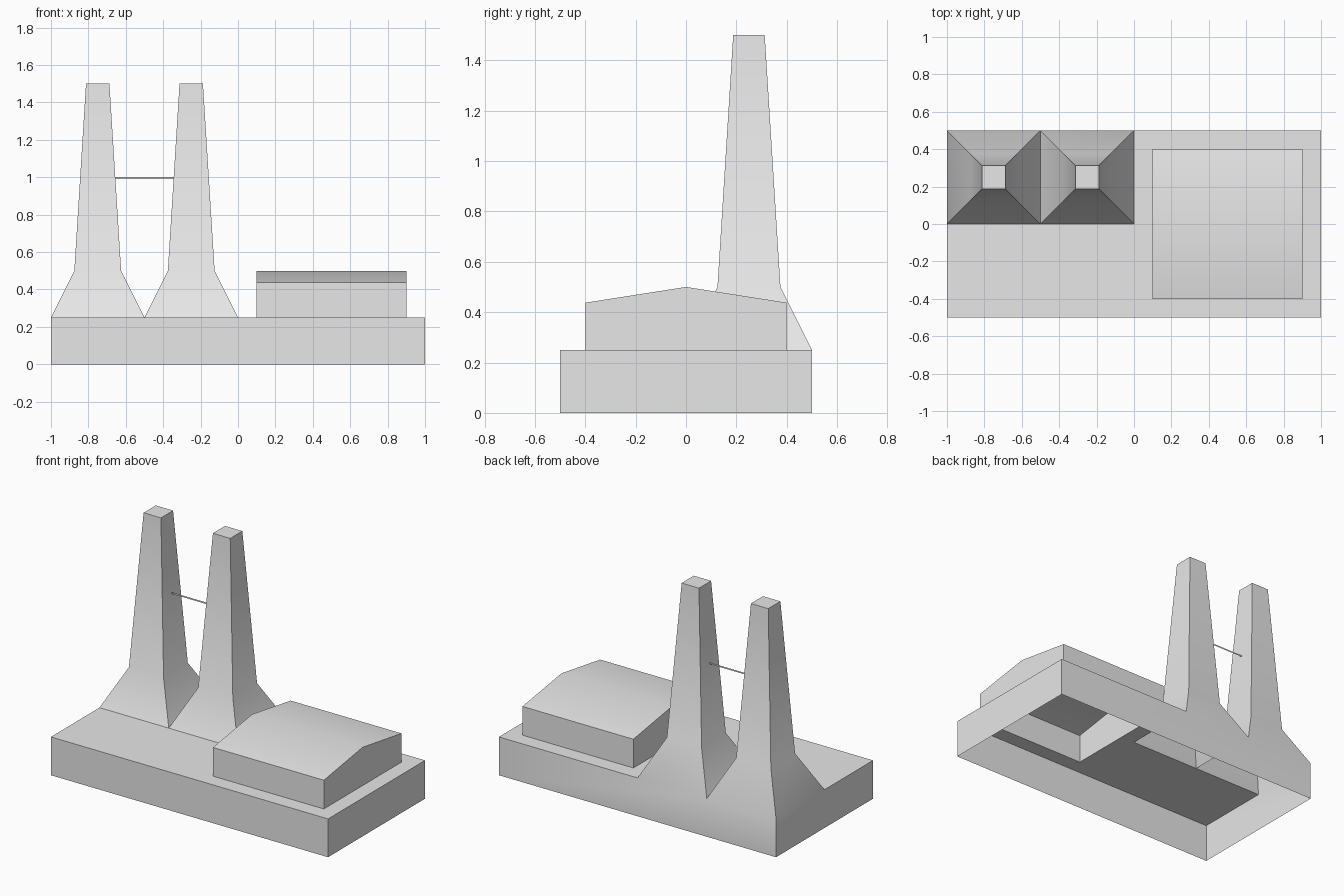
import bpy
import bmesh
import math

cube = bpy.data.objects.get("Cube")
if cube:
    bpy.data.objects.remove(cube, do_unlink=True)

grey = bpy.data.materials.new("plain_grey")
grey.use_nodes = True
grey.diffuse_color = (0.8, 0.8, 0.8, 1)
grey.node_tree.nodes["Principled BSDF"].inputs["Base Color"].default_value = (0.8, 0.8, 0.8, 1)


def build(name, polygons):
    """Weld a list of polygons into one smooth-by-angle open shell."""
    bm = bmesh.new()
    for poly in polygons:
        bm.faces.new([bm.verts.new(p) for p in poly])
    bmesh.ops.remove_doubles(bm, verts=bm.verts, dist=1e-4)
    bmesh.ops.recalc_face_normals(bm, faces=bm.faces)
    # The highest face must look upward
    top = max(bm.faces, key=lambda f: f.calc_center_median().z)
    if top.normal.z < -0.1:
        bmesh.ops.reverse_faces(bm, faces=bm.faces)
    mesh = bpy.data.meshes.new(name)
    bm.to_mesh(mesh)
    bm.free()
    mesh.materials.append(grey)
    obj = bpy.data.objects.new(name, mesh)
    bpy.context.collection.objects.link(obj)
    bpy.ops.object.select_all(action='DESELECT')
    obj.select_set(True)
    bpy.context.view_layer.objects.active = obj
    bpy.ops.object.shade_smooth_by_angle(angle=math.radians(30))
    return obj


def ring(cx, cy, half, z):
    return [(cx + sx * half, cy + sy * half, z)
            for sx, sy in ((-1, -1), (1, -1), (1, 1), (-1, 1))]


def band(low, high):
    """Four quads joining two square rings."""
    return [[low[i], low[(i + 1) % 4], high[(i + 1) % 4], high[i]] for i in range(4)]


BASE = 0.25


def deck(*points):
    return [(x, y, BASE) for x, y in points]


def wall(*points):
    """Wall hanging from a run of deck-edge points down to the ground."""
    upper = deck(*points)
    return upper + [(*points[-1], 0), (*points[0], 0)]


# Hollow base, open below, with openings under the towers and the hall
shell = [
    deck((-1, -.5), (0, -.5), (0, 0), (-.5, 0), (-1, 0)),
    deck((0, -.5), (.1, -.4), (.1, .4), (0, .5), (0, 0)),
    deck((0, -.5), (1, -.5), (.9, -.4), (.1, -.4)),
    deck((1, -.5), (1, .5), (.9, .4), (.9, -.4)),
    deck((1, .5), (0, .5), (.1, .4), (.9, .4)),
    wall((-1, -.5), (0, -.5), (1, -.5)),
    wall((1, -.5), (1, .5)),
    wall((1, .5), (0, .5), (-.5, .5), (-1, .5)),
    wall((-1, .5), (-1, 0), (-1, -.5)),
]

# Two flared square towers growing out of the base
for cx in (-.75, -.25):
    rings = [ring(cx, .25, half, z)
             for half, z in ((.25, BASE), (.125, .5), (.0625, 1.5))]
    shell += band(rings[0], rings[1]) + band(rings[1], rings[2]) + [rings[2]]
build("base_with_towers", shell)

# Hall with a shallow pitched roof
profile = [(-.4, BASE), (-.4, .4375), (0, .5), (.4, .4375), (.4, BASE)]
left, right = ([(x, y, z) for y, z in profile] for x in (.9, .1))
hall = [left, right]
hall += [[right[i], right[i + 1], left[i + 1], left[i]] for i in range(4)]
build("hall", hall)

# Thin upright strip linking the towers
build("link_strip", [[(-.657, .25, .99), (-.343, .25, .99),
                      (-.343, .25, 1), (-.657, .25, 1)]])
